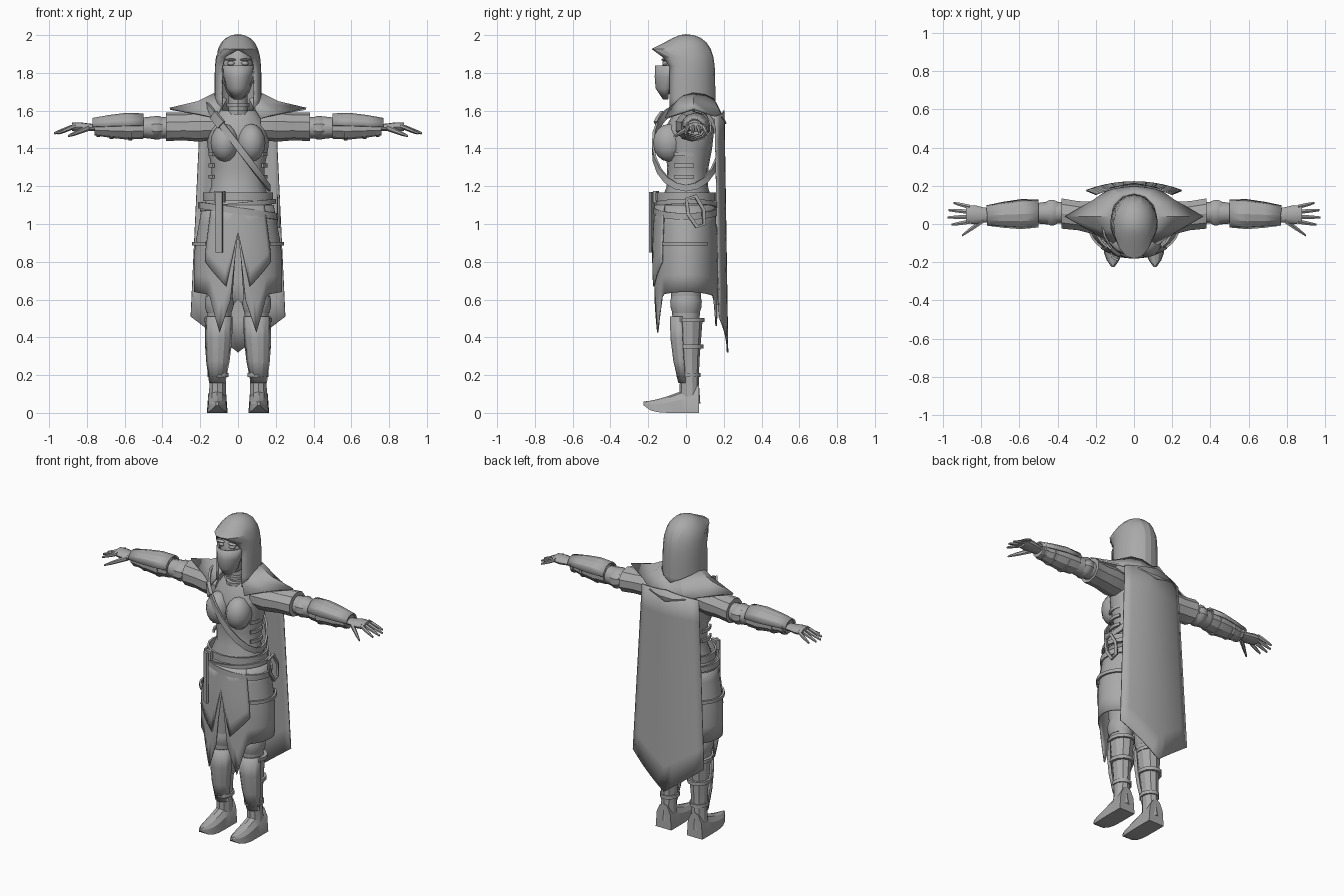
import bpy, bmesh
from math import sin, cos, radians, pi, exp, sqrt
from mathutils import Vector

cube = bpy.data.objects.get("Cube")
if cube:
    bpy.data.objects.remove(cube, do_unlink=True)

grey = bpy.data.materials.new("plain grey")
grey.use_nodes = True
colour = (0.4, 0.4, 0.4, 1)
grey.diffuse_color = colour
grey.node_tree.nodes["Principled BSDF"].inputs["Base Color"].default_value = colour


def surface(name, rows, closed=False, caps=False, mirror=False, thickness=0, angle=35):
    """Skin a list of point rows into a mesh object."""
    bm = bmesh.new()
    grid = [[bm.verts.new(point) for point in row] for row in rows]
    count = len(rows[0])
    for lower, upper in zip(grid, grid[1:]):
        for i in range(count if closed else count - 1):
            j = (i + 1) % count
            bm.faces.new((lower[i], lower[j], upper[j], upper[i]))
    if caps:
        bm.faces.new(grid[0])
        bm.faces.new(grid[-1])
    bmesh.ops.remove_doubles(bm, verts=bm.verts, dist=0.0005)
    bmesh.ops.recalc_face_normals(bm, faces=bm.faces)
    mesh = bpy.data.meshes.new(name)
    bm.to_mesh(mesh)
    bm.free()
    mesh.materials.append(grey)
    obj = bpy.data.objects.new(name, mesh)
    bpy.context.collection.objects.link(obj)
    if mirror:
        obj.modifiers.new("Mirror", "MIRROR").use_clip = True
    if thickness:
        solid = obj.modifiers.new("Solidify", "SOLIDIFY")
        solid.thickness = thickness
        solid.offset = 0
    bpy.ops.object.select_all(action="DESELECT")
    obj.select_set(True)
    bpy.context.view_layer.objects.active = obj
    bpy.ops.object.shade_smooth_by_angle(angle=radians(angle))


def loft(name, axis, start, end, widths, depth=1, sides=12, arc=None, **options):
    """Evenly spaced ellipses from start to end; depth is the ratio of the second radius."""
    first, last = arc or (0, 360)
    rows = []
    for k, width in enumerate(widths):
        centre = Vector(start).lerp(Vector(end), k / (len(widths) - 1))
        row = []
        for i in range(sides + 1 if arc else sides):
            turn = radians(first + (last - first) * i / sides)
            a, b = width * sin(turn), -width * depth * cos(turn)
            row.append(centre + Vector((0, a, b) if axis == "x" else (a, b, 0)))
        rows.append(row)
    surface(name, rows, closed=not arc, caps=not arc, **options)


def ball(name, centre, size, rings=8, sides=12, **options):
    """Ellipsoid with the given radii."""
    rows = []
    for k in range(rings + 1):
        rise = pi * k / rings
        row = []
        for i in range(sides):
            turn = 2 * pi * i / sides
            unit = (sin(rise) * sin(turn), sin(rise) * cos(turn), cos(rise))
            row.append([c + s * u for c, s, u in zip(centre, size, unit)])
        rows.append(row)
    surface(name, rows, closed=True, **options)


def ribbon(name, path, width, loop=False, thickness=.012, mirror=False):
    """Flat strap along a path, facing away from the body's vertical axis."""
    points = [Vector(p) for p in path]
    rows = []
    for i, point in enumerate(points):
        if loop:
            along = points[(i + 1) % len(points)] - points[i - 1]
        else:
            along = points[min(i + 1, len(points) - 1)] - points[max(i - 1, 0)]
        out = Vector((point.x, point.y, 0)).normalized()
        side = along.cross(out).normalized() * width / 2
        out *= thickness / 2
        rows.append([point + side + out, point + side - out,
                     point - side - out, point - side + out])
    if loop:
        rows.append(rows[0])
    surface(name, rows, closed=True, caps=not loop, mirror=mirror)


def ellipse(z, wide, deep, tilt=0, arc=(0, 360), steps=20):
    """Path round the body, angles counted from the front; tilt raises the left side."""
    turns = [radians(arc[0] + (arc[1] - arc[0]) * i / steps) for i in range(steps)]
    return [(wide * sin(t), -deep * cos(t), z + tilt * sin(t)) for t in turns]


def peak(value, centre, reach):
    """One at the centre, falling straight to zero at the reach."""
    return max(0, 1 - abs(value - centre) / reach)


# Torso, bust and neck
loft("torso", "z", (0, 0, 1), (0, .02, 1.6), (.19, .18, .14, .14, .16, .17, .1),
     depth=.78, sides=16)
ball("bust", (.07, -.09, 1.43), (.075, .085, .1), mirror=True)
loft("neck", "z", (0, .01, 1.5), (0, 0, 1.7), (.07, .05, .05), depth=1.2)
for z in (1.58, 1.62):
    loft("collar_band", "z", (0, -.01, z), (0, -.01, z + .02), (.06, .06), depth=1.2)

# Head, mask and eyes
ball("head", (0, -.02, 1.81), (.085, .11, .16))
loft("face_mask", "z", (0, -.09, 1.66), (0, -.04, 1.84), (.02, .06, .075, .085),
     depth=1.4, sides=8, arc=(-80, 80), thickness=.008)
ball("eye", (.036, -.11, 1.85), (.02, .016, .012), mirror=True)
ball("brow", (.04, -.115, 1.87), (.03, .016, .007), mirror=True)

# Hood: rings left open round the face, closed above the brim
hood = []
for k in range(11):
    rise = sin(pi / 2 * k / 10)
    dome = sqrt(1 - rise ** 6)
    front = dome * (.12 + .09 * exp(-((rise - .8) * 10) ** 2))
    gap = min(45, max(0, (.8 - rise) * 400))
    row = []
    for i in range(17):
        turn = radians(gap + (360 - 2 * gap) * i / 16)
        reach = front if cos(turn) > 0 else dome * .15
        row.append((.12 * dome * sin(turn), -reach * cos(turn), 1.6 + .4 * rise))
    hood.append(row)
surface("hood", hood, thickness=.01, angle=20)

# Shoulder mantle with pointed tips
mantle = []
for flare in (0, .5, 1):
    row = []
    for degrees in range(30, 181, 30):
        turn = radians(degrees)
        tip = peak(degrees, 90, 30) * flare ** 2
        row.append(((.12 + .12 * flare + .12 * tip) * sin(turn),
                    .04 - (.12 + .05 * flare) * cos(turn),
                    1.63 + .06 * sin(turn) - .1 * flare + .02 * tip))
    mantle.append(row)
surface("mantle", mantle, mirror=True, thickness=.012, angle=20)

# Long cloak with a pointed hem
cloak = []
for r in range(9):
    drop = r / 8
    row = []
    for c in range(-5, 6):
        u = c / 5
        top, hem = 1.6 - .03 * abs(u), .32 + .19 * abs(u)
        row.append(((.2 + .05 * drop) * u, .2 + .02 * drop - .045 * u * u,
                    top + (hem - top) * drop))
    cloak.append(row)
surface("cloak", cloak, thickness=.008)


def skirt(name, last_angle, hem, grow=0):
    """Half skirt whose hem height is a rule of the angle from the front."""
    rows = []
    for degrees in range(0, last_angle + 1, 5):
        turn = radians(degrees)
        row = []
        for k in range(6):
            z = 1.1 + (hem(degrees) - 1.1) * k / 5
            spread = min(1, (1.1 - z) * 4)
            row.append(((.185 + .045 * spread + grow) * sin(turn),
                        -(.15 + .015 * spread + grow) * cos(turn), z))
        rows.append(row)
    surface(name, rows, mirror=True, thickness=.008)


skirt("skirt", 180, lambda a: .6 + .04 * sin(radians(a)) + .35 * peak(a, 0, 10)
      - .19 * peak(a, 25, 16) - .15 * peak(a, 165, 12))
skirt("front_tabard", 45, lambda a: .8 - .13 * peak(a, 15, 30) + .22 * peak(a, 0, 15), .012)

# Belts, hanging strap and hip pieces
ribbon("waist_belt", ellipse(1.145, .18, .155), .045, loop=True)
ribbon("upper_belt", ellipse(1.1, .195, .16, .02), .025, loop=True)
ribbon("lower_belt", ellipse(1.07, .207, .165, -.03), .035, loop=True)
ribbon("hanging_strap", [(-.1, -.18, 1.17 - .08 * k) for k in range(5)], .04)
ribbon("belt_buckle", [(-.12, -.15, 1.145), (-.07, -.165, 1.145)], .06, thickness=.02)
ribbon("hip_loop", [(.215, .05 + .05 * sin(k), 1.07 + .09 * cos(k + .5)) for k in range(6)],
       .018, loop=True)
ribbon("hip_strap", ellipse(.895, .238, .172, arc=(45, 135)), .02, mirror=True)
for z in (1.25, 1.31, 1.37):
    ribbon("corset_strap", ellipse(z, .15, .12, arc=(60, 120), steps=6), .02, mirror=True)

# Strap from the right shoulder to the left hip
ribbon("chest_strap", ellipse(1.41, .165, .175, -.22), .035, loop=True)
ribbon("strap_buckle", ellipse(1.41, .17, .18, -.22, arc=(-50, -25), steps=4), .05,
       thickness=.02)

# Arms
loft("sleeve", "x", (.12, .02, 1.52), (.38, .055, 1.515), (.08, .09, .08, .083),
     depth=.92, sides=10, mirror=True, angle=25)
loft("elbow", "x", (.36, .06, 1.51), (.54, .055, 1.51), (.055, .06, .05), mirror=True)
loft("elbow_band", "x", (.4, .06, 1.51), (.46, .06, 1.51), (.06, .07, .07, .06),
     depth=.9, sides=10, mirror=True)
loft("bracer", "x", (.5, .055, 1.51), (.76, .045, 1.51), (.065, .07, .06, .045),
     depth=.9, sides=10, mirror=True, angle=25)
loft("bracer_plate", "x", (.5, .055, 1.515), (.77, .045, 1.51), (.07, .075, .065, .05),
     depth=.95, sides=6, arc=(95, 265), thickness=.008, mirror=True, angle=20)
for x, radius in ((.56, .072), (.66, .063), (.73, .053)):
    loft("bracer_strap", "x", (x, .05, 1.51), (x + .02, .05, 1.51), (radius, radius),
         depth=.95, sides=10, mirror=True)

# Hands
loft("palm", "x", (.74, .045, 1.51), (.88, .05, 1.515), (.035, .04, .05, .045),
     depth=.5, mirror=True)
for i, reach in enumerate((.955, .975, .97, .945)):
    y = .012 + .026 * i
    loft("finger", "x", (.86, y, 1.52), (reach, y + .012 * (i - 1.3), 1.48),
         (.012, .012, .01, .006), sides=6, mirror=True)
loft("thumb", "x", (.79, .02, 1.51), (.9, -.06, 1.465), (.018, .015, .012, .006),
     sides=6, mirror=True)

# Legs and boots
loft("thigh", "z", (.1, 0, .45), (.09, 0, 1.05), (.06, .07, .08, .09), depth=1.15, mirror=True)
loft("boot_shaft", "z", (.11, .02, .05), (.1, .01, .5), (.05, .045, .05, .06, .07),
     depth=1.12, sides=10, mirror=True, angle=25)
loft("shin_guard", "z", (.11, .01, .16), (.1, 0, .51), (.04, .06, .07, .07),
     depth=1.15, sides=6, arc=(-75, 75), thickness=.01, mirror=True, angle=20)
for z, radius in ((.48, .076), (.34, .07), (.19, .056)):
    loft("boot_strap", "z", (.105, .013, z), (.105, .013, z + .022), (radius, radius),
         depth=1.12, mirror=True)
loft("knee_wrap", "z", (.1, 0, .53), (.1, 0, .62), (.066, .075, .076, .07),
     depth=1.1, mirror=True)

# Feet with raised pointed toes
foot = []
for k in range(9):
    f = k / 8
    width, sole = .008 + .047 * (1 - f ** 6), .04 * f ** 8
    height = .06 + .1 * (1 - f) ** 1.5 - sole
    foot.append([(.11 + width * cos(pi * i / 6), .07 - .295 * f,
                  sole + height * abs(sin(pi * i / 6)) ** .7) for i in range(7)])
surface("foot", foot, closed=True, caps=True, mirror=True, angle=25)
